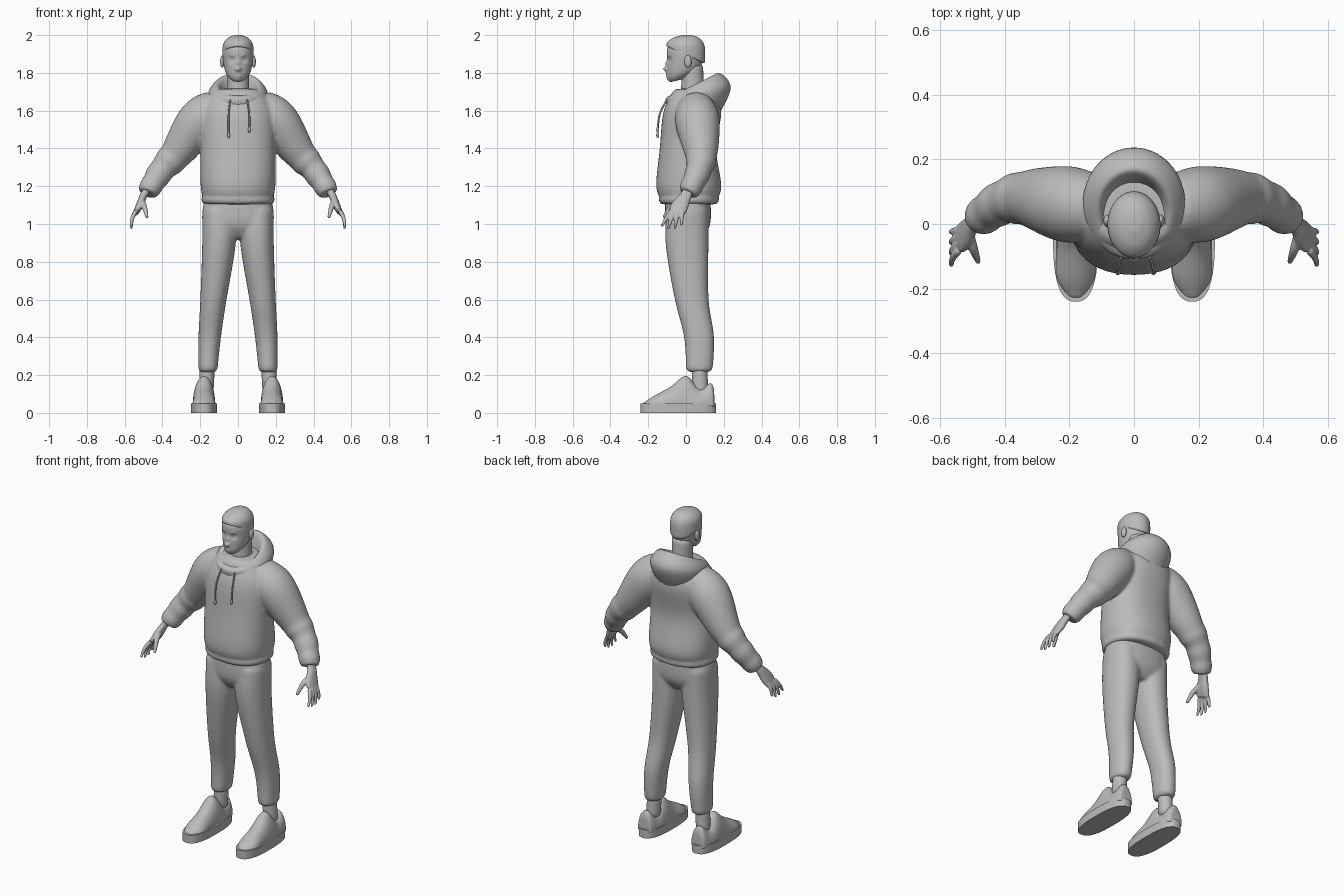
import bpy
import bmesh
from math import cos, sin, pi, exp, copysign
from mathutils import Vector, Matrix

if "Cube" in bpy.data.objects:
    bpy.data.objects.remove(bpy.data.objects["Cube"], do_unlink=True)

grey = (.5, .5, .5, 1)
material = bpy.data.materials.new("plain grey")
material.use_nodes = True
material.diffuse_color = grey
material.node_tree.nodes["Principled BSDF"].inputs["Base Color"].default_value = grey


def spline(rows, steps=4):
    """Fill in rows between the given ones along a smooth curve; missing columns are zero."""
    rows = [tuple(row) + (0,) * (6 - len(row)) for row in rows]
    padded = [rows[0], *rows, rows[-1]]
    result = []
    for before, start, end, after in zip(padded, padded[1:], padded[2:], padded[3:]):
        for step in range(steps):
            t = step / steps
            result.append([
                b + t * ((c - a) / 2 + t * (a - 2.5 * b + 2 * c - d / 2
                                            + t * (1.5 * (b - c) + (d - a) / 2)))
                for a, b, c, d in zip(before, start, end, after)])
    return result + [rows[-1]]


def level(rows, steps=4):
    """Flat rings from rows of: height, front, back, half width, x, rise to the back."""
    return [(Vector((x, (front + back) / 2, z)), Vector((width, 0, 0)),
             Vector((0, (back - front) / 2, rise)))
            for z, front, back, width, x, rise in spline(rows, steps)]


def tube(rows):
    """Rings square to a path of: x, y, z, radius along y, other radius if it differs."""
    rows = spline(rows)
    points = [Vector(row[:3]) for row in rows]
    last = len(points) - 1
    rings = []
    for i, (*_, radius, other, unused) in enumerate(rows):
        along = (points[min(i + 1, last)] - points[max(i - 1, 0)]).normalized()
        across = Vector((0, 1, 0))
        across = (across - along * across.dot(along)).normalized()
        rings.append((points[i], across * radius, along.cross(across) * (other or radius)))
    return rings


def loft(bm, rings, power=2, floor=1, mirror=False, closed=False, sides=24):
    """Skin superellipse rings; floor flattens their lower half, mirror adds the other side."""
    def rounded(value):
        return copysign(abs(value) ** (2 / power), value)

    for side in (1, -1) if mirror else (1,):
        loops = []
        for centre, u, v in rings:
            loop = []
            for i in range(sides):
                angle = 2 * pi * i / sides
                height = rounded(sin(angle))
                point = centre + u * rounded(cos(angle)) + v * max(height, height * floor)
                loop.append(bm.verts.new((point.x * side, point.y, point.z)))
            loops.append(loop)
        pairs = list(zip(loops, loops[1:]))
        if closed:
            pairs.append((loops[-1], loops[0]))
        else:
            bm.faces.new(loops[0])
            bm.faces.new(loops[-1])
        for lower, upper in pairs:
            for i in range(sides):
                bm.faces.new((lower[i - 1], lower[i], upper[i], upper[i - 1]))


def ball(bm, centre, size):
    matrix = Matrix.Translation(centre) @ Matrix.Diagonal((*size, 1))
    bmesh.ops.create_uvsphere(bm, u_segments=16, v_segments=10, radius=1, matrix=matrix)


def finish(bm, name, rounding=1, voxel=0):
    """Make the object, rounded by subdivision and, with a voxel size, fused into one skin."""
    bmesh.ops.recalc_face_normals(bm, faces=bm.faces)
    for face in bm.faces:
        face.smooth = rounding > 0 or len(face.verts) == 4
    mesh = bpy.data.meshes.new(name)
    bm.to_mesh(mesh)
    bm.free()
    mesh.materials.append(material)
    part = bpy.data.objects.new(name, mesh)
    bpy.context.collection.objects.link(part)
    if rounding:
        modifier = part.modifiers.new("rounding", "SUBSURF")
        modifier.levels = modifier.render_levels = rounding
    if voxel:
        modifier = part.modifiers.new("fuse", "REMESH")
        modifier.mode = "VOXEL"
        modifier.voxel_size = voxel
        modifier.use_smooth_shade = True
        modifier = part.modifiers.new("soften", "SMOOTH")
        modifier.iterations = 4
    return part


# Hoodie: body, hem band and sleeves with folds around the forearm
bm = bmesh.new()
loft(bm, level([(1.12, -.13, .16, .18), (1.2, -.16, .19, .2), (1.4, -.14, .16, .2),
                (1.6, -.12, .19, .2), (1.72, -.06, .15, .12)]), power=2.3)
loft(bm, level([(1.1, -.14, .17, .19), (1.15, -.15, .18, .2)], steps=3), power=2.3)
sleeve = tube([(.1, .05, 1.63, .09), (.2, .06, 1.55, .12), (.32, .08, 1.38, .09),
               (.4, .07, 1.29, .07), (.46, .03, 1.2, .06), (.48, .01, 1.16, .05)])
for i, (centre, across, other) in enumerate(sleeve):
    if 8 < i < 18:
        across *= 1 + sin(2 * i) / 15
        other *= 1 + sin(2 * i) / 15
loft(bm, sleeve, mirror=True)
finish(bm, "hoodie", voxel=.009)

# Hood lying open around the neck
bm = bmesh.new()
loft(bm, level([(1.59, -.1, .17, .14, 0, -.02), (1.69, -.11, .24, .16, 0, .03),
                (1.74, -.08, .18, .12, 0, .06), (1.71, -.05, .14, .09, 0, .05),
                (1.6, -.04, .11, .08)]), closed=True, sides=32)
finish(bm, "hood")

# Drawstrings with end beads
bm = bmesh.new()
for x, end in (-.05, 1.47), (.06, 1.5):
    loft(bm, tube([(x * .8, -.1, 1.66, .005), (x, -.14, 1.58, .005), (x, -.15, end, .005)]),
         sides=8)
    ball(bm, (x, -.15, end), (.008, .008, .016))
finish(bm, "drawstrings")

# Trousers: hips and legs
bm = bmesh.new()
loft(bm, level([(1.14, -.11, .13, .18), (1, -.11, .13, .19), (.92, -.06, .08, .12)]),
     power=2.4)
loft(bm, level([(1.1, -.1, .12, .09, .1), (.9, -.11, .12, .09, .1), (.6, -.06, .12, .07, .13),
                (.4, -.01, .15, .06, .15), (.21, 0, .14, .05, .16)]), power=2.2, mirror=True)
finish(bm, "trousers", voxel=.009)

# Ankles
bm = bmesh.new()
loft(bm, level([(.28, .03, .11, .04, .16), (.1, .03, .12, .04, .17)]), mirror=True)
finish(bm, "ankles")

# Shoe uppers from heel tab over the collar dip and tongue to the toe
bm = bmesh.new()
profile = spline([(.15, .04, .08), (.13, .05, .12), (.07, .06, .09), (0, .06, .16),
                  (-.08, .06, .1), (-.17, .06, .05), (-.23, .02, .01)])
loft(bm, [(Vector((.18, y, .04)), Vector((width, 0, 0)), Vector((0, 0, height)))
          for y, width, height, *_ in profile], floor=.1, mirror=True)
finish(bm, "shoe_uppers")

# Shoe soles
bm = bmesh.new()
loft(bm, level([(0, -.24, .16, .07, .18), (.05, -.24, .16, .07, .18)], steps=1),
     power=2.6, mirror=True, sides=48)
finish(bm, "shoe_soles", rounding=0)

# Hands: palm, four fingers fanned by rule, and thumb
bm = bmesh.new()
loft(bm, tube([(.47, .02, 1.2, .03, .02), (.5, 0, 1.15, .03, .02), (.52, -.03, 1.1, .045, .02),
               (.54, -.05, 1.06, .045, .015)]), power=2.3, mirror=True)
for i in range(4):
    knuckle = .02 * i - .08
    tip = .035 * i - .13
    low = .97 + .008 * (i - 1.4) ** 2
    loft(bm, tube([(.54, knuckle, 1.07, .013), (.56, (knuckle + tip) / 2, 1.03, .011),
                   (.565, tip, low, .007)]), mirror=True, sides=12)
loft(bm, tube([(.51, -.03, 1.12, .016), (.495, -.08, 1.09, .015), (.48, -.12, 1.03, .008)]),
     mirror=True, sides=12)
finish(bm, "hands", voxel=.0045)

# Neck
bm = bmesh.new()
loft(bm, level([(1.58, -.05, .12, .09), (1.68, -.03, .1, .06), (1.85, -.02, .09, .06)]))
finish(bm, "neck")

# Head
bm = bmesh.new()
loft(bm, level([(1.76, -.08, 0, .03, 0, .01), (1.8, -.1, .07, .065, 0, .02),
                (1.87, -.1, .09, .08), (1.93, -.1, .095, .08), (1.98, -.06, .07, .05),
                (1.99, -.02, .03, .02)]), sides=32)
head = finish(bm, "head", rounding=2)
bpy.context.view_layer.objects.active = head
bpy.ops.object.modifier_apply(modifier="rounding")

# Face pushed into shape by soft bumps: distance from the middle, height, size, push
features = {
    "nose tip": (0, 1.82, .014, -.02), "nose bridge": (0, 1.85, .012, -.01),
    "nostril": (.01, 1.82, .007, -.006), "eye socket": (.032, 1.87, .015, .012),
    "eyeball": (.032, 1.87, .008, -.006), "brow": (.03, 1.89, .012, -.004),
    "upper lip": (.01, 1.797, .01, -.004), "lower lip": (.01, 1.783, .01, -.004),
    "chin": (0, 1.765, .018, -.005)}
for vertex in head.data.vertices:
    x, y, z = vertex.co
    if y < -.02:
        vertex.co.y += sum(push * exp(-((abs(x) - across) ** 2 + (z - height) ** 2) / size ** 2)
                           for across, height, size, push in features.values())

# Ears
bm = bmesh.new()
for side in (-1, 1):
    ball(bm, (side * .083, .01, 1.86), (.012, .02, .033))
finish(bm, "ears")

# Short hair, low at the nape and straight above the brow
bm = bmesh.new()
loft(bm, level([(1.89, -.105, .1, .082, 0, -.05), (1.95, -.1, .1, .08, 0, -.01),
                (1.985, -.07, .07, .055), (2, -.02, .03, .02)]), sides=32)
finish(bm, "hair")
